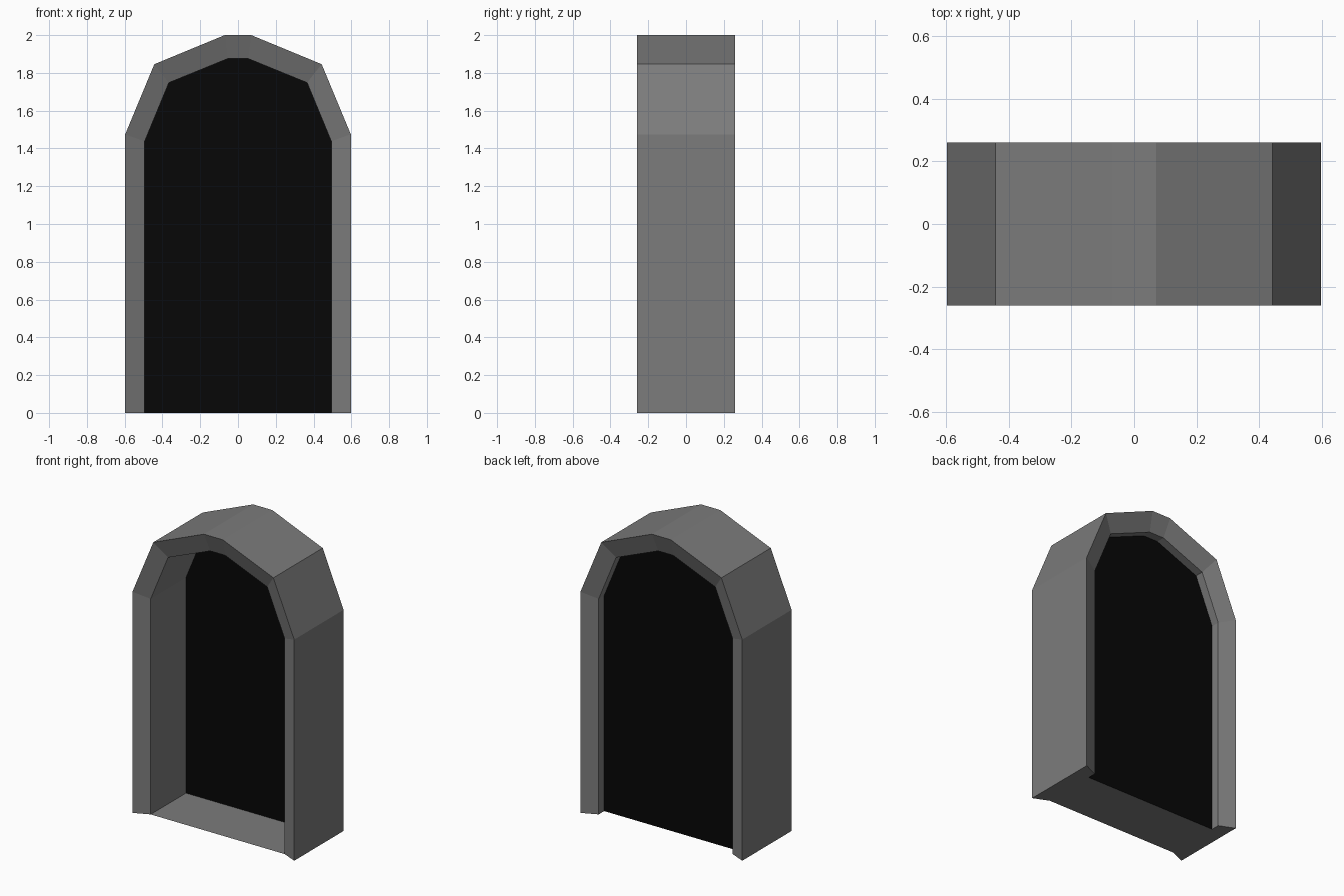
import bpy
import bmesh

if "Cube" in bpy.data.objects:
    bpy.data.objects.remove(bpy.data.objects["Cube"])

# Right half of each arch profile as (x, z), ground to crown
OUTER = [(0.597, 0.0), (0.597, 1.475), (0.443, 1.846), (0.07, 2.0)]
INNER = [(0.494, 0.0), (0.494, 1.438), (0.366, 1.748), (0.055, 1.875)]
OUT_Y = 0.26     # half depth at the outer edge
IN_Y = 0.215     # half depth at the inner edge (face slopes inwards)
PANEL_Y = 0.157  # dark panel position


def arch(half):
    return half + [(-x, z) for x, z in reversed(half)]


def ring(bm, half, y):
    return [bm.verts.new((x, y, z)) for x, z in arch(half)]


def grey(name, value):
    mat = bpy.data.materials.new(name)
    mat.diffuse_color = (value, value, value, 1)
    mat.use_nodes = True
    mat.node_tree.nodes["Principled BSDF"].inputs["Base Color"].default_value = mat.diffuse_color
    return mat


def make_object(name, bm, mat, fix_normals=False):
    if fix_normals:
        bmesh.ops.recalc_face_normals(bm, faces=bm.faces)
    mesh = bpy.data.meshes.new(name)
    bm.to_mesh(mesh)
    bm.free()
    mesh.materials.append(mat)
    obj = bpy.data.objects.new(name, mesh)
    bpy.context.collection.objects.link(obj)
    return obj


stone = grey("dark_stone", 0.2)
black = grey("black", 0.002)

# Arched frame: four rails joined all the way round, with closed feet
bm = bmesh.new()
rails = [ring(bm, OUTER, -OUT_Y), ring(bm, INNER, -IN_Y),
         ring(bm, INNER, IN_Y), ring(bm, OUTER, OUT_Y)]
for k in range(4):
    a, b = rails[k], rails[(k + 1) % 4]
    for i in range(len(a) - 1):
        bm.faces.new((a[i], a[i + 1], b[i + 1], b[i]))
for end in (0, -1):
    bm.faces.new([r[end] for r in rails])
make_object("arch_frame", bm, stone, True)

# Floor sheet in front of the panel
bm = bmesh.new()
w = INNER[0][0]
bm.faces.new([bm.verts.new((x, y, 0)) for x, y in
              ((-w, -IN_Y), (w, -IN_Y), (w, PANEL_Y), (-w, PANEL_Y))])
make_object("floor", bm, stone)

# Dark panel filling the opening, facing the front
bm = bmesh.new()
bm.faces.new(ring(bm, INNER, PANEL_Y)[::-1])
panel = make_object("dark_panel", bm, black)
if panel.data.polygons[0].normal.y > 0:
    panel.data.flip_normals()
